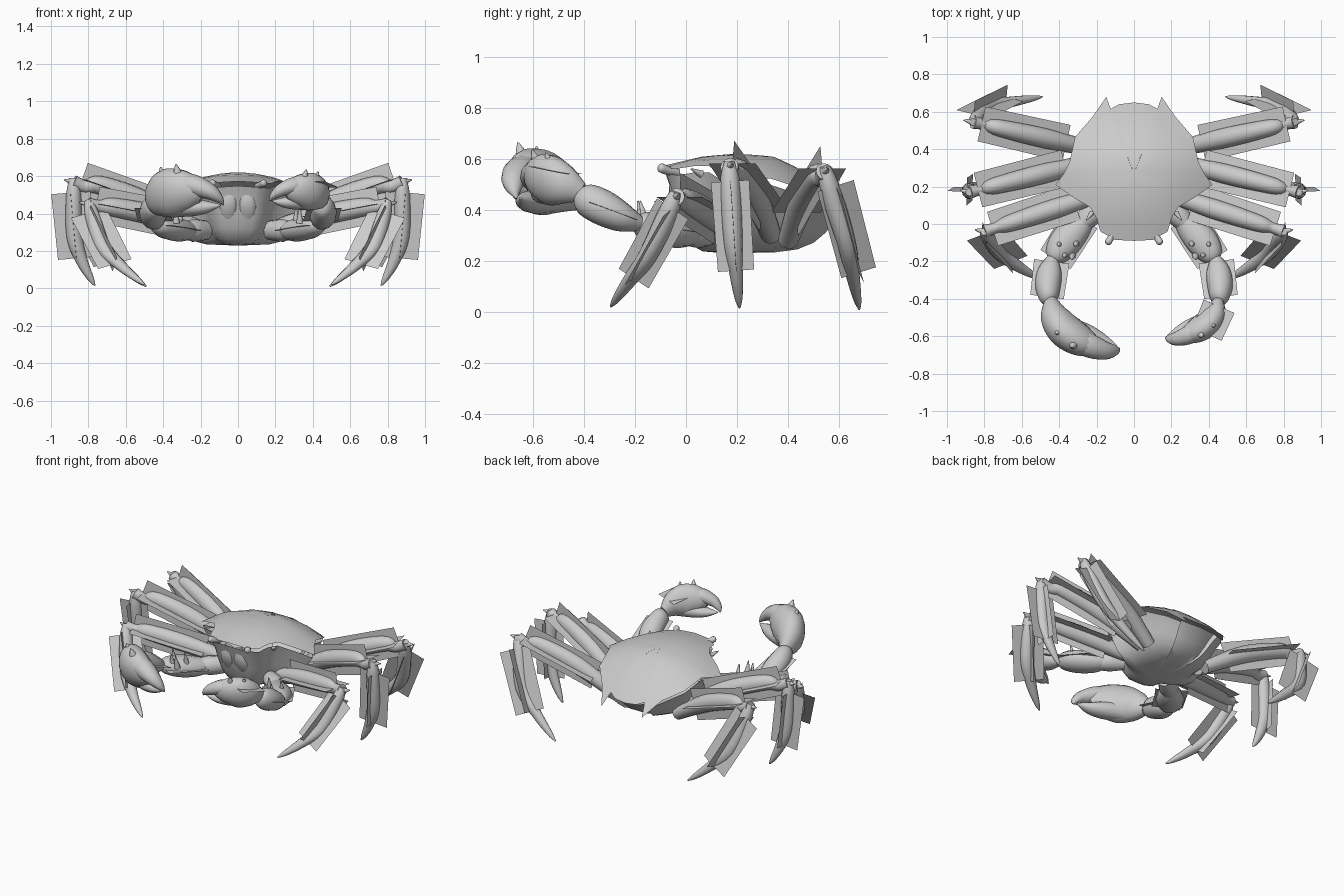
import bpy, bmesh, math
from mathutils import Vector

if "Cube" in bpy.data.objects:
    bpy.data.objects.remove(bpy.data.objects["Cube"])

grey = bpy.data.materials.new("shell grey")
grey.diffuse_color = (0.6, 0.6, 0.6, 1)
grey.use_nodes = True
grey.node_tree.nodes["Principled BSDF"].inputs["Base Color"].default_value = grey.diffuse_color


def add(name, bm, angle=45):
    bmesh.ops.recalc_face_normals(bm, faces=bm.faces)
    me = bpy.data.meshes.new(name)
    bm.to_mesh(me)
    bm.free()
    me.materials.append(grey)
    for p in me.polygons:
        p.use_smooth = True
    me.set_sharp_from_angle(angle=math.radians(angle))
    ob = bpy.data.objects.new(name, me)
    bpy.context.collection.objects.link(ob)
    return ob


def smooth_path(rows, steps=4):
    # Catmull-Rom through rows of equal length
    out = []
    n = len(rows)
    for i in range(n - 1):
        a, b, c, d = (rows[max(0, min(n - 1, j))] for j in (i - 1, i, i + 1, i + 2))
        for k in range(steps):
            t = k / steps
            out.append([0.5 * (2 * q + (r - p) * t + (2 * p - 5 * q + 4 * r - s) * t * t
                               + (3 * q - p - 3 * r + s) * t ** 3) for p, q, r, s in zip(a, b, c, d)])
    out.append(list(rows[-1]))
    return out


def frame(t, up):
    side = t.cross(Vector(up)).normalized()
    return side, side.cross(t).normalized()


def tube(name, rows, sx=1, up=(0, 0, 1), sides=12):
    # rows: x, y, z, half width, half height
    rows = smooth_path(rows)
    pts = [Vector((r[0] * sx, r[1], r[2])) for r in rows]
    bm = bmesh.new()
    rings = []
    for i, (p, r) in enumerate(zip(pts, rows)):
        t = (pts[min(i + 1, len(pts) - 1)] - pts[max(i - 1, 0)]).normalized()
        s, v = frame(t, (up[0] * sx, up[1], up[2]))
        w, h = max(r[3], 0.003), max(r[4], 0.003)
        rings.append([bm.verts.new(p + s * w * math.cos(a) + v * h * math.sin(a))
                      for a in (2 * math.pi * k / sides for k in range(sides))])
    for a, b in zip(rings, rings[1:]):
        for k in range(sides):
            j = (k + 1) % sides
            bm.faces.new((a[k], a[j], b[j], b[k]))
    bm.faces.new(rings[0])
    bm.faces.new(rings[-1])
    return add(name, bm)


def cards(name, a, b, wide, tall, sx=1, up=(0, 0, 1)):
    # thin crossed bristle sheets along a limb; tall = 0 leaves a single sheet
    a, b = Vector((a[0] * sx, a[1], a[2])), Vector((b[0] * sx, b[1], b[2]))
    s, v = frame((b - a).normalized(), (up[0] * sx, up[1], up[2]))
    bm = bmesh.new()
    for d in [s * wide] + ([v * tall] if tall else []):
        bm.faces.new([bm.verts.new(q) for q in (a - d, a + d, b + d * .95, b - d * .95)])
    add(name, bm)


def spike(name, p, d, r, sx=1):
    p, d = Vector(p), Vector(d)
    q, m = p + d, p + d * 0.5
    tube(name, [(*p, r, r), (*m, r * 0.6, r * 0.6), (*q, 0.003, 0.003)], sx,
         up=(0.3, 0.9, 0.1), sides=8)


# Body: outline of right half, front to back
half = [(0, -.09), (.10, -.085), (.18, -.04), (.20, .03), (.235, .09), (.33, .145), (.42, .21),
        (.375, .27), (.345, .33), (.315, .465), (.22, .575), (.148, .68), (.135, .61), (.08, .64), (0, .65)]
outline = half + [(-x, y) for x, y in half[-2:0:-1]]
ridge = [(-.1, .57), (.07, .61), (.2, .62), (.34, .61), (.47, .55), (.58, .46), (.72, .31)]


def top_z(x, y):
    for (y0, z0), (y1, z1) in zip(ridge, ridge[1:]):
        if y <= y1:
            break
    return z0 + (z1 - z0) * (y - y0) / (y1 - y0) - .13 * (x / .42) ** 2


def shell(name, levels, centre):
    bm = bmesh.new()
    rings = []
    for s, f in levels:
        ring = []
        for x, y in outline:
            if f is not None:
                y = min(y, .63)
            px, py = x * s, centre + (y - centre) * s
            if f is None:
                z = top_z(px, py)
            else:
                z = .23 + (top_z(x, y) - .015 - .23) * f
            ring.append(bm.verts.new((px, py, z)))
        rings.append(ring)
    n = len(outline)
    for a, b in zip(rings, rings[1:]):
        for k in range(n):
            bm.faces.new((a[k], a[(k + 1) % n], b[(k + 1) % n], b[k]))
    bm.faces.new(rings[-1])
    add(name, bm, 50)


shell("carapace", [(1, None), (.9, None), (.75, None), (.58, None), (.4, None),
                   (.22, None), (.05, None)], .27)
shell("belly", [(.97, .97), (.89, .78), (.81, .52), (.72, .28), (.58, .1), (.4, .02), (.1, 0)], .17)

# Face and eyes
for sx in (-1, 1):
    tube("mouth_plate", [(.035, -.045, .53, .03, .015), (.05, -.045, .45, .045, .02),
                         (.045, .0, .36, .04, .02), (.03, .06, .28, .02, .015)], sx, up=(0, -1, 0))
    tube("eye", [(.10, -.03, .545, .015, .015), (.125, -.075, .555, .018, .018),
                 (.14, -.10, .565, .018, .018), (.145, -.108, .568, .006, .006)], sx)
    spike("shoulder_spine", (.225, .06, .54), (.03, -.04, .02), .016, sx)

# Walking legs: root, knee, shin middle, tip, arch height, bristle offset in y
legs = {
    "rear": ((.22, .40, .28), (.86, .545, .55), (.77, .63, .27), (.49, .68, .01), .05, .025),
    "middle": ((.22, .335, .30), (.88, .17, .57), (.875, .185, .28), (.765, .21, .015), .05, 0),
    "front": ((.18, .16, .32), (.80, -.04, .45), (.72, -.15, .22), (.50, -.295, .02), .015, .01),
}
for name, (root, knee, mid, tip, arch, back) in legs.items():
    r, k, m, t = map(Vector, (root, knee, mid, tip))
    lift = Vector((0, 0, arch))
    a, b = r.lerp(k, .4) + lift, r.lerp(k, .78) + lift * .8
    out, shift = (1, 0, .3), Vector((.015, 0, 0))
    push = Vector((0, back, 0))
    for sx in (-1, 1):
        tube(name + "_leg_upper", [(*r, .04, .04), (*a, .053, .055), (*b, .045, .05),
                                   (*r.lerp(k, .9), .03, .035), (*k, .036, .036)], sx)
        tube(name + "_leg_lower", [(*(k + Vector((0, 0, .02))), .02, .02), (*k.lerp(m, .25), .04, .04),
                                   (*m, .037, .042), (*m.lerp(t, .5) + shift, .027, .032),
                                   (*m.lerp(t, .85) + shift * .5, .016, .018), (*t, .004, .004)], sx, up=out)
        cards(name + "_upper_bristles", r.lerp(k, .22) + lift, r.lerp(k, .93) + lift * .6, .10, .10, sx)
        cards(name + "_lower_bristles", k.lerp(m, .2) + shift + push, m.lerp(t, .45) + shift * 2.5 + push,
              .075, .105, sx, out)
        spike(name + "_knee_spine", k, (.05, .01, .01), .02, sx)

# Claw arms
for sx in (-1, 1):
    tube("arm_base", [(.16, .10, .31, .04, .05), (.23, .05, .31, .06, .06), (.28, .0, .31, .05, .05)], sx)
    tube("arm_upper", [(.24, .05, .31, .04, .04), (.30, -.02, .31, .075, .06), (.37, -.10, .325, .085, .065),
                       (.42, -.17, .34, .06, .05), (.44, -.20, .345, .02, .02)], sx)
    tube("arm_wrist", [(.435, -.18, .345, .03, .03), (.45, -.25, .37, .065, .058), (.46, -.33, .41, .068, .07),
                       (.455, -.40, .445, .05, .06), (.445, -.43, .46, .02, .02)], sx)
    cards("arm_bristles", (.28, .03, .31), (.42, -.19, .335), .10, 0, sx)
    cards("wrist_bristles", (.44, -.20, .36), (.465, -.39, .43), .095, 0, sx)
    for x, y in ((.31, -.10), (.40, -.10), (.37, -.16), (.33, -.17)):
        spike("arm_spine", (x, y, .35), (0, -.02, .085), .02, sx)


# Claws: a large one and a small one
def claw(name, base, sx, s):
    bx, by, bz = base

    def row(dx, dy, dz, w, h):
        return (bx - dx * s, by - dy * s, bz + dz * s, w * s, h * s)
    tube(name + "_palm", [row(0, 0, -.01, .035, .05), row(.02, .08, .025, .075, .10), row(.07, .15, .05, .09, .13),
                          row(.14, .20, .06, .085, .12), row(.21, .23, .05, .062, .085),
                          row(.25, .24, .035, .03, .04)], sx, up=(0, -.25, 1), sides=16)
    tube(name + "_upper_finger", [row(.10, .18, .09, .05, .06), row(.19, .23, .095, .064, .06),
                                  row(.28, .26, .065, .05, .045), row(.335, .26, .025, .03, .025),
                                  row(.36, .25, -.01, .004, .004)], sx)
    tube(name + "_lower_finger", [row(.08, .13, -.01, .05, .06), row(.18, .18, -.02, .06, .05),
                                  row(.27, .215, -.02, .042, .033), row(.345, .235, -.01, .004, .004)], sx)
    for dx, dy, dz in ((.04, .16, .14), (.12, .23, .155)):
        x, y, z = row(dx, dy, dz, 0, 0)[:3]
        spike(name + "_spine", (x, y, z), (.01, -.015, .05 * s), .026 * s, sx)


claw("large_claw", (.445, -.41, .455), -1, 1.02)
claw("small_claw", (.45, -.41, .475), 1, .78)
cards("small_claw_bristles", (.455, -.44, .54), (.39, -.59, .57), .09, 0, 1)
